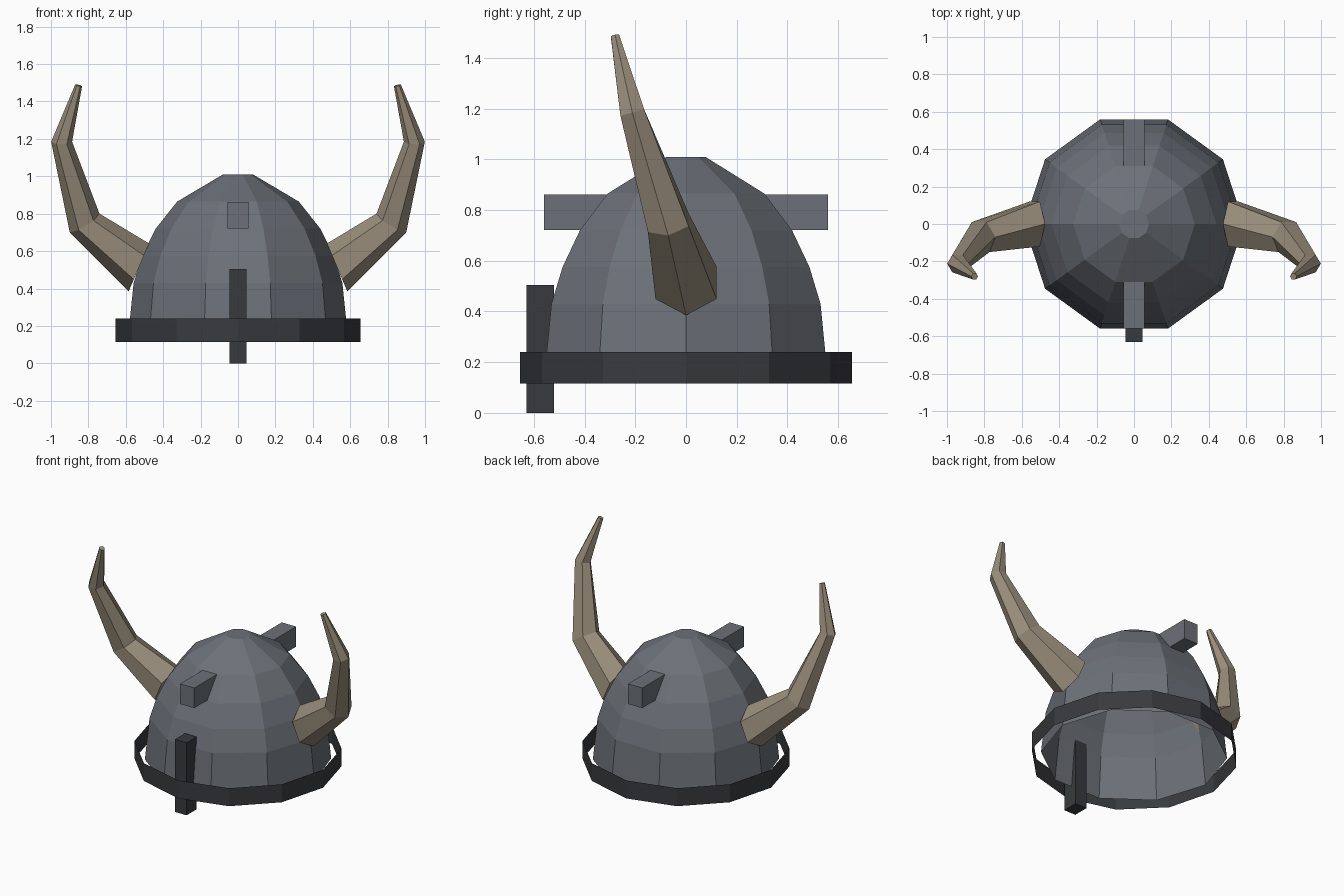
import bpy, math
from mathutils import Vector

if "Cube" in bpy.data.objects:
    bpy.data.objects.remove(bpy.data.objects["Cube"])


def material(name, rgb):
    m = bpy.data.materials.new(name)
    m.diffuse_color = (*rgb, 1)
    m.use_nodes = True
    m.node_tree.nodes["Principled BSDF"].inputs["Base Color"].default_value = m.diffuse_color
    return m


STEEL = material("steel", (0.15, 0.165, 0.19))
DARK = material("dark_iron", (0.04, 0.042, 0.047))
HORN = material("horn", (0.32, 0.27, 0.20))


def add_mesh(name, verts, faces, mat):
    me = bpy.data.meshes.new(name)
    me.from_pydata(verts, [], faces)
    me.materials.append(mat)
    ob = bpy.data.objects.new(name, me)
    bpy.context.collection.objects.link(ob)
    return ob


def bridge(rings, n):
    return [(r * n + i, r * n + (i + 1) % n, (r + 1) * n + (i + 1) % n, (r + 1) * n + i)
            for r in range(rings - 1) for i in range(n)]


def lathe(name, profile, n, mat, cap_top=False):
    verts = [(r * math.cos(2 * math.pi * i / n), r * math.sin(2 * math.pi * i / n), z)
             for r, z in profile for i in range(n)]
    faces = bridge(len(profile), n)
    if cap_top:
        faces.append(tuple(range(len(verts) - n, len(verts))))
    return add_mesh(name, verts, faces, mat)


def box(name, lo, hi, mat):
    verts = [(x, y, z) for z in (lo[2], hi[2])
             for x, y in ((lo[0], lo[1]), (hi[0], lo[1]), (hi[0], hi[1]), (lo[0], hi[1]))]
    return add_mesh(name, verts, bridge(2, 4) + [(3, 2, 1, 0), (4, 5, 6, 7)], mat)


def horn(name, side):
    # centre, axis and radius of each six-sided section
    sections = [((0.53, 0, 0.513), (0.92, 0, 0.39), 0.139),
                ((0.82, -0.07, 0.75), (0.53, -0.17, 0.83), 0.094),
                ((0.943, -0.212, 1.185), (0, -0.27, 0.96), 0.056),
                ((0.852, -0.28, 1.486), (-0.28, -0.2, 0.93), 0.019)]
    verts = []
    for c, axis, r in sections:
        d = Vector(axis).normalized()
        u = Vector((0, 1, 0))
        u = (u - d * u.dot(d)).normalized()
        v = d.cross(u)
        for i in range(6):
            a = math.radians(30 + 60 * i)
            p = Vector(c) + r * (u * math.cos(a) + v * math.sin(a))
            verts.append((p.x * side, p.y, p.z))
    faces = bridge(4, 6) + [tuple(range(5, -1, -1)), tuple(range(18, 24))]
    if side < 0:
        faces = [f[::-1] for f in faces]
    add_mesh(name, verts, faces, HORN)


# Ten-sided open dome with a small flat crown
lathe("dome", [(0.588, 0.14), (0.558, 0.43), (0.512, 0.575), (0.44, 0.72),
               (0.325, 0.865), (0.08, 1.01)], 10, STEEL, cap_top=True)
# Open twelve-sided brow band
lathe("brow_band", [(0.655, 0.115), (0.655, 0.24)], 12, DARK)
# Crest bar through the dome and nose guard
box("crest_bar", (-0.055, -0.56, 0.722), (0.055, 0.56, 0.862), STEEL)
box("nose_guard", (-0.045, -0.63, 0), (0.045, -0.52, 0.505), DARK)
# Mirrored horns
horn("right_horn", 1)
horn("left_horn", -1)
